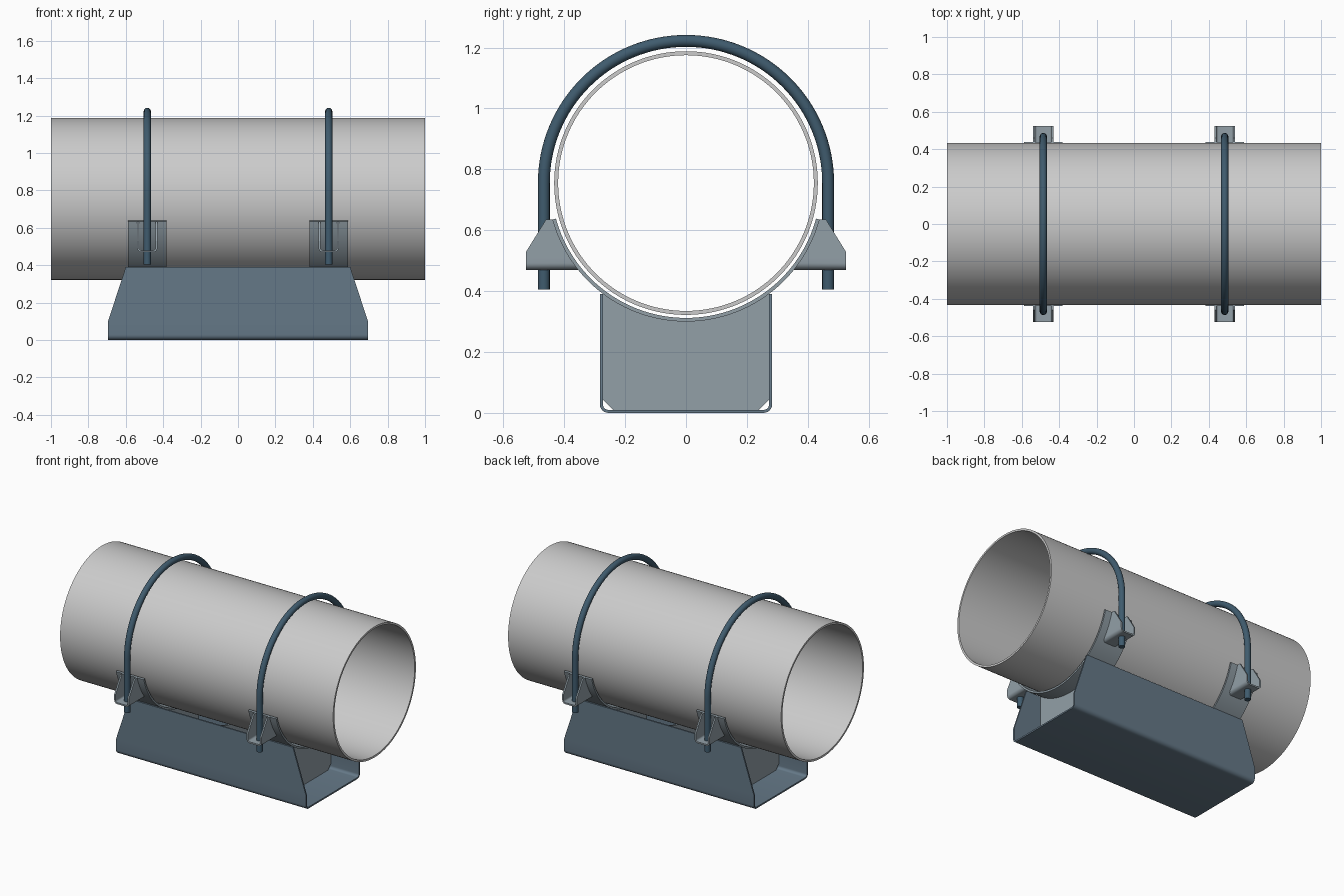
import bpy, bmesh
from math import sin, cos, pi, sqrt, radians

if "Cube" in bpy.data.objects:
    bpy.data.objects.remove(bpy.data.objects["Cube"])

ZC = 0.755          # pipe axis height
BOLT_X = 0.485      # clamp stations along the pipe
R_STRAP = 0.455     # outside of the clamp strap


def material(name, rgb):
    m = bpy.data.materials.new(name)
    m.diffuse_color = (*rgb, 1)
    m.use_nodes = True
    m.node_tree.nodes["Principled BSDF"].inputs["Base Color"].default_value = m.diffuse_color
    return m


CHANNEL = material("channel_blue", (0.13, 0.19, 0.245))
PLATE = material("plate_grey_blue", (0.29, 0.35, 0.39))
STEEL = material("bolt_dark_blue", (0.05, 0.105, 0.155))


def finish(ob, mat, angle=30):
    if mat:
        ob.data.materials.append(mat)
    bpy.ops.object.select_all(action='DESELECT')
    ob.select_set(True)
    bpy.context.view_layer.objects.active = ob
    bpy.ops.object.shade_smooth_by_angle(angle=radians(angle))


def sheet(name, outer, inner, span, place, mat=None, closed=False):
    """Plate between two matching 2D paths, extruded over span(u, v) = (lo, hi)."""
    bm = bmesh.new()
    rows = []
    for o, i in zip(outer, inner):
        (o0, o1), (i0, i1) = span(*o), span(*i)
        rows.append([bm.verts.new(place(*p)) for p in
                     ((*o, o0), (*o, o1), (*i, i1), (*i, i0))])
    pairs = list(zip(rows, rows[1:]))
    if closed:
        pairs.append((rows[-1], rows[0]))
    else:
        bm.faces.new(rows[0])
        bm.faces.new(rows[-1])
    for a, b in pairs:
        for k in range(4):
            n = (k + 1) % 4
            bm.faces.new((a[k], a[n], b[n], b[k]))
    bmesh.ops.recalc_face_normals(bm, faces=bm.faces)
    me = bpy.data.meshes.new(name)
    bm.to_mesh(me)
    bm.free()
    ob = bpy.data.objects.new(name, me)
    bpy.context.collection.objects.link(ob)
    finish(ob, mat)


def arc(r, a0, a1, n, cy=0.0, cz=ZC):
    return [(cy + r * cos(a0 + (a1 - a0) * i / n), cz + r * sin(a0 + (a1 - a0) * i / n))
            for i in range(n + 1)]


def u_path(half, bottom, r, heights):
    """U outline: down the left wall, round the corners, up the right wall."""
    left = [(-half, z) for z in heights] + arc(r, pi, 1.5 * pi, 6, -half + r, bottom + r)
    return left + [(-u, v) for u, v in reversed(left)]


def along_x(u, v, w):
    return (w, u, v)


# Pipe
sheet("pipe", arc(0.433, 0, 2 * pi, 128)[:-1], arc(0.420, 0, 2 * pi, 128)[:-1],
      lambda u, v: (-1, 1), along_x, closed=True)


# Base channel with tapered ends
def channel_span(u, v):
    h = 0.695 - 0.095 * max(0, v - 0.10) / 0.29
    return (-h, h)


sheet("base_channel", u_path(0.283, 0, 0.028, [0.39, 0.10]),
      u_path(0.273, 0.01, 0.018, [0.39, 0.10]), channel_span, along_x, CHANNEL)

# Cross webs inside the channel, cut to the strap curve and clipped at the corners
ys = [-0.273, -0.24] + [-0.22 + 0.44 * i / 22 for i in range(23)] + [0.24, 0.273]
web_top = [(y, ZC - sqrt(R_STRAP ** 2 - y * y)) for y in ys]
web_foot = [(y, 0.01 + max(0, abs(y) - 0.24)) for y in ys]
for name, x in (("left", -BOLT_X), ("middle", 0), ("right", BOLT_X)):
    sheet("web_" + name, web_top, web_foot,
          lambda u, v, x=x: (x - 0.006, x + 0.006), along_x, PLATE)


# Lug depth: from the strap curve out to the sloped edge
def lug_span(u, v):
    near = sqrt(0.450 ** 2 - (v - ZC) ** 2)
    far = 0.525 - 0.065 * max(0, v - 0.53) / 0.105
    return (near, far)


lug_heights = [0.635, 0.60, 0.565, 0.53, 0.51]
for side, x in (("left", -BOLT_X), ("right", BOLT_X)):
    # Curved strap under the pipe
    a0, a1 = pi + 0.267, 2 * pi - 0.267
    sheet("strap_" + side, arc(R_STRAP, a0, a1, 64), arc(0.443, a0, a1, 64),
          lambda u, v, x=x: (x - 0.102, x + 0.102), along_x, PLATE)

    # Folded lugs that take the bolt legs
    for face, s in (("front", -1), ("back", 1)):
        sheet(f"lug_{side}_{face}", u_path(0.054, 0.47, 0.022, lug_heights),
              u_path(0.044, 0.48, 0.012, lug_heights), lug_span,
              lambda u, v, w, x=x, s=s: (x + u, s * w, v), PLATE)

    # U-bolt over the pipe
    path = [(0.467, 0.405)] + arc(0.467, 0, pi, 64) + [(-0.467, 0.405)]
    cu = bpy.data.curves.new("u_bolt_" + side, 'CURVE')
    cu.dimensions = '3D'
    cu.bevel_depth = 0.0195
    cu.bevel_resolution = 6
    cu.use_fill_caps = True
    sp = cu.splines.new('POLY')
    sp.points.add(len(path) - 1)
    for p, (y, z) in zip(sp.points, path):
        p.co = (x, y, z, 1)
    ob = bpy.data.objects.new("u_bolt_" + side, cu)
    bpy.context.collection.objects.link(ob)
    bpy.ops.object.select_all(action='DESELECT')
    ob.select_set(True)
    bpy.context.view_layer.objects.active = ob
    bpy.ops.object.convert(target='MESH')
    finish(bpy.context.view_layer.objects.active, STEEL)
